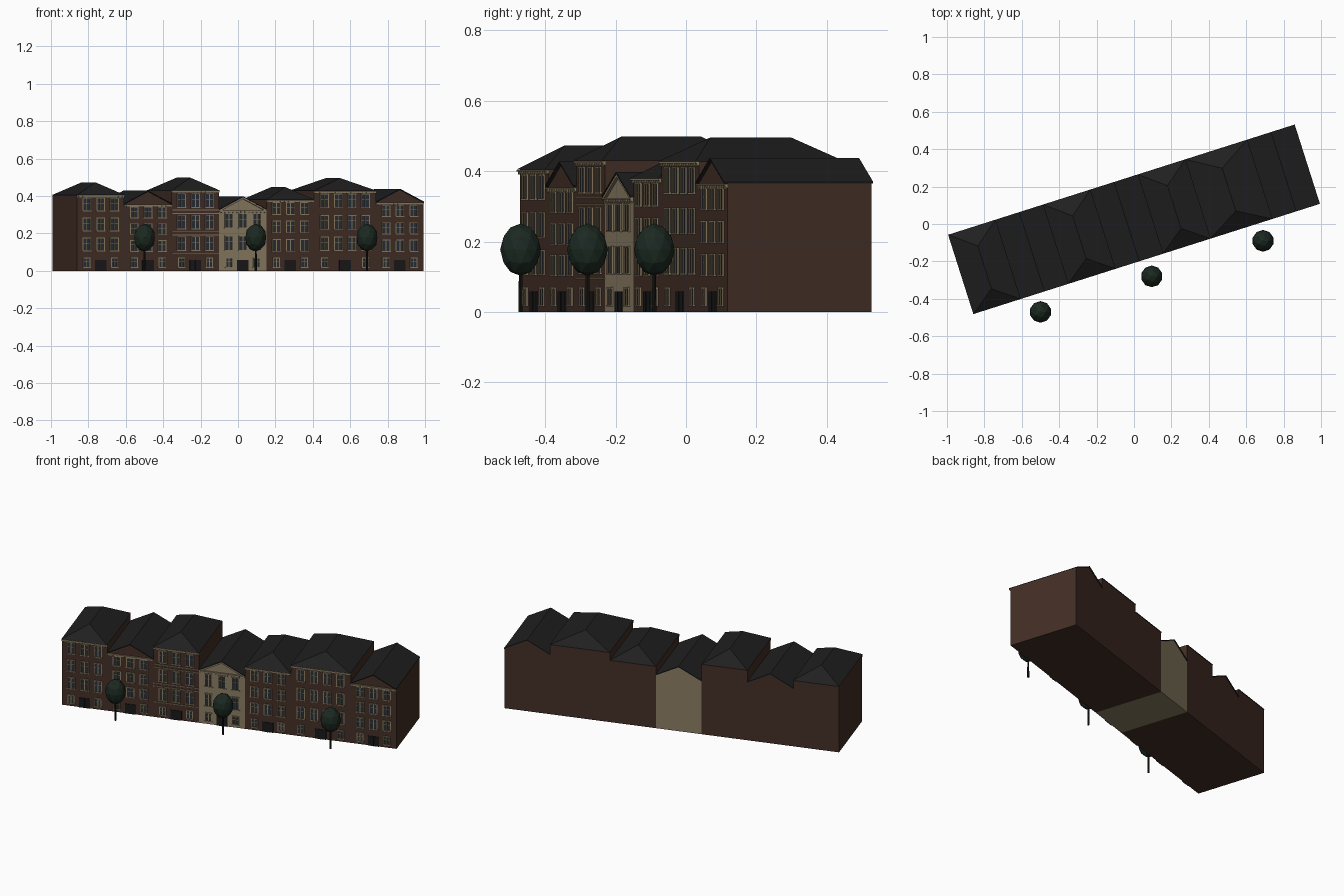
import bpy, bmesh, math
from mathutils import Matrix, Vector

cube = bpy.data.objects.get("Cube")
if cube:
    bpy.data.objects.remove(cube)


def material(name, rgb):
    m = bpy.data.materials.new(name)
    m.use_nodes = True
    m.diffuse_color = (*rgb, 1)
    bsdf = m.node_tree.nodes["Principled BSDF"]
    bsdf.inputs["Base Color"].default_value = (*rgb, 1)
    bsdf.inputs["Roughness"].default_value = 0.9
    return m


BRICK = material("brown brick", (0.055, 0.027, 0.019))
STONE = material("beige stone", (0.25, 0.20, 0.12))
SLATE = material("dark slate", (0.014, 0.014, 0.014))
GLASS = material("window glass", (0.022, 0.026, 0.032))
DOOR = material("dark door", (0.010, 0.009, 0.009))
LEAF = material("dark green leaves", (0.011, 0.022, 0.015))
BARK = material("dark bark", (0.010, 0.009, 0.008))

# The row runs along local x, with its front on local y = 0
ROW = Matrix.Translation((-0.862, -0.472, 0)) @ Matrix.Rotation(math.radians(17.64), 4, "Z")
DEPTH, UNIT, RISE, LIP = 0.43, 0.266, 0.068, 0.01


def finish(bm, name, mat, matrix=ROW):
    bmesh.ops.recalc_face_normals(bm, faces=bm.faces)
    mesh = bpy.data.meshes.new(name)
    bm.to_mesh(mesh)
    bm.free()
    mesh.materials.append(mat)
    ob = bpy.data.objects.new(name, mesh)
    ob.matrix_world = matrix
    bpy.context.collection.objects.link(ob)
    return ob


def box(bm, x0, x1, y0, y1, z0, z1):
    size = Matrix.Diagonal((x1 - x0, y1 - y0, z1 - z0, 1))
    mid = Matrix.Translation(((x0 + x1) / 2, (y0 + y1) / 2, (z0 + z1) / 2))
    bmesh.ops.create_cube(bm, size=1, matrix=mid @ size)


def prism(bm, outline, y0, y1):
    """Extrude an x-z outline from y0 to y1."""
    face = bm.faces.new([bm.verts.new((x, y0, z)) for x, z in outline])
    ext = bmesh.ops.extrude_face_region(bm, geom=[face])
    moved = [g for g in ext["geom"] if isinstance(g, bmesh.types.BMVert)]
    bmesh.ops.translate(bm, verts=moved, vec=(0, y1 - y0, 0))


def chevron(x0, x1, eave, low, high):
    """Outline of a band that follows both gable slopes."""
    mid = (x0 + x1) / 2
    return [(x0, eave + low), (mid, eave + RISE + low), (x1, eave + low),
            (x1, eave + high), (mid, eave + RISE + high), (x0, eave + high)]


def hip_roof(name, x0, x1, eave):
    bm = bmesh.new()
    mid, inset = (x0 + x1) / 2, 0.1
    base = [bm.verts.new(p) for p in ((x0, -LIP, eave), (x1, -LIP, eave),
                                      (x1, DEPTH + LIP / 2, eave), (x0, DEPTH + LIP / 2, eave))]
    front = bm.verts.new((mid, inset - LIP, eave + RISE))
    back = bm.verts.new((mid, DEPTH - inset, eave + RISE))
    a, b, c, d = base
    for loop in ((a, b, front), (b, c, back, front), (c, d, back), (d, a, front, back), (d, c, b, a)):
        bm.faces.new(loop)
    finish(bm, name, SLATE)


def window(stone, glass, cx, width, z0, z1):
    """Paired window: pane, jambs, centre post, transom, sill and lintel."""
    h, t = width / 2, 0.0022
    box(glass, cx - h, cx + h, -0.002, 0.002, z0, z1)
    for x in (cx - h, cx, cx + h):
        box(stone, x - t, x + t, -0.005, 0.001, z0, z1)
    rail = z0 + (z1 - z0) * 0.62
    box(stone, cx - h, cx + h, -0.004, 0.001, rail - t / 2, rail + t / 2)
    box(stone, cx - h - t * 2, cx + h + t * 2, -0.007, 0.001, z0 - t * 2, z0)
    box(stone, cx - h - t, cx + h + t, -0.006, 0.001, z1, z1 + t * 2)


def house(tag, x0, width, eave, floors, gabled, wall, bays, banded):
    x1, mid = x0 + width, x0 + width / 2

    # Wall body, with its gable where the roof has one
    bm = bmesh.new()
    outline = [(x0, 0), (x1, 0), (x1, eave)]
    if gabled:
        outline.append((mid, eave + RISE))
    prism(bm, outline + [(x0, eave)], 0, DEPTH)
    finish(bm, tag + "_walls", wall)

    # Roof
    if gabled:
        bm = bmesh.new()
        prism(bm, chevron(x0, x1, eave, 0, 0.005), -LIP, DEPTH + LIP / 2)
        finish(bm, tag + "_roof", SLATE)
    else:
        hip_roof(tag + "_roof", x0, x1, eave)

    stone, glass, door = bmesh.new(), bmesh.new(), bmesh.new()

    # Stepped cornice with brackets
    box(stone, x0, x1, -LIP, 0.001, eave - 0.006, eave - 0.001)
    box(stone, x0, x1, -LIP * 0.6, 0.001, eave - 0.012, eave - 0.006)
    count = bays * 4
    for i in range(count):
        bx = x0 + width * (i + 0.5) / count
        box(stone, bx - 0.002, bx + 0.002, -LIP * 0.8, 0.001, eave - 0.015, eave - 0.006)
    if wall == STONE:
        prism(stone, chevron(x0, x1, eave, -0.009, 0), -LIP * 0.8, 0.001)

    # Upper windows
    ground = 0.085
    storey = (eave - ground) / (floors - 1)
    pitch = width * 0.88 / bays
    centres = [mid + (i - (bays - 1) / 2) * pitch for i in range(bays)]
    for level in range(floors - 1):
        base = ground + level * storey
        for cx in centres:
            window(stone, glass, cx, 0.043, base + storey * 0.22, base + storey * 0.82)
        if banded:
            for part in (0.08, 0.92):
                z = base + storey * part
                box(stone, x0, x1, -0.005, 0.001, z - 0.002, z + 0.002)

    # Ground floor windows and the central double door
    for cx in (centres[0], centres[-1]):
        window(stone, glass, cx, 0.035, 0.02, 0.066)
    box(door, mid - 0.032, mid + 0.032, -0.004, 0.001, 0, 0.058)
    box(door, mid - 0.002, mid + 0.002, -0.006, 0.001, 0, 0.058)

    finish(stone, tag + "_stone_trim", STONE)
    finish(glass, tag + "_window_panes", GLASS)
    finish(door, tag + "_door", DOOR)


# Seven houses: width factor, eave height, floors, gabled, wall, bays, banded
HOUSES = [
    (1, 0.405, 4, False, BRICK, 3, False),
    (1, 0.355, 4, True, BRICK, 3, False),
    (1, 0.43, 4, False, BRICK, 3, True),
    (1, 0.325, 3, True, STONE, 3, False),
    (1, 0.38, 4, False, BRICK, 3, False),
    (1.31, 0.428, 4, False, BRICK, 4, False),
    (1, 0.365, 4, True, BRICK, 3, False),
]
x = 0
for number, (factor, *rest) in enumerate(HOUSES, 1):
    house(f"house_{number}", x, UNIT * factor, *rest)
    x += UNIT * factor

# Street trees
for number in range(3):
    spot = Vector((-0.5, -0.47, 0)) + number * Vector((0.595, 0.19, 0))
    place = Matrix.Translation(spot)
    bm = bmesh.new()
    shape = Matrix.Translation((0, 0, 0.177)) @ Matrix.Diagonal((1, 1, 1.28, 1))
    bmesh.ops.create_icosphere(bm, subdivisions=2, radius=0.058, matrix=shape)
    finish(bm, f"tree_crown_{number + 1}", LEAF, place)
    bm = bmesh.new()
    bmesh.ops.create_cone(bm, cap_ends=True, segments=8, radius1=0.006, radius2=0.005,
                          depth=0.12, matrix=Matrix.Translation((0, 0, 0.06)))
    finish(bm, f"tree_trunk_{number + 1}", BARK, place)
